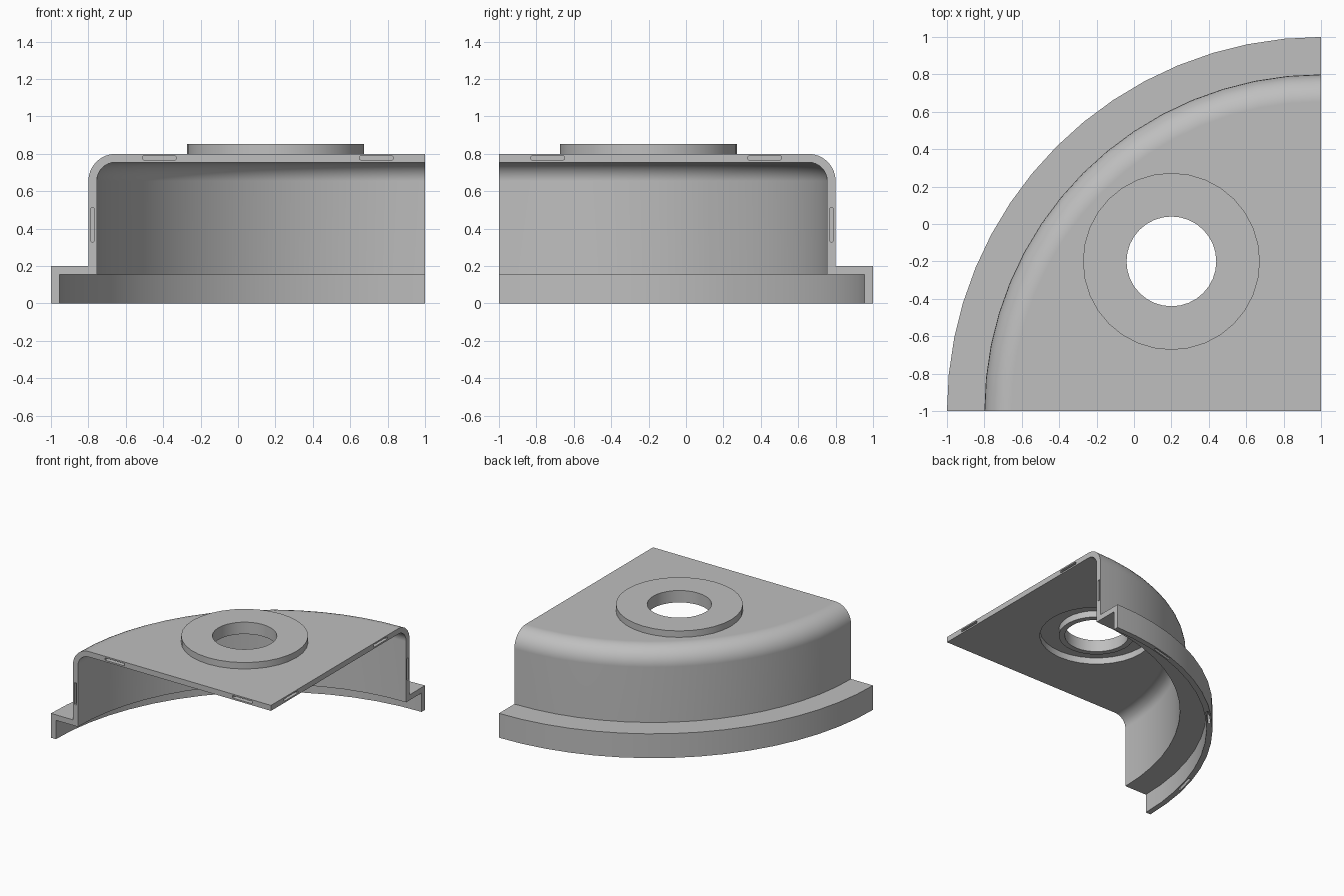
import bpy, bmesh
from math import pi, cos, sin, radians

cube = bpy.data.objects.get("Cube")
if cube:
    bpy.data.objects.remove(cube)

AXIS = (1, -1)        # revolve axis of the quarter housing
BOSS = (0.2, -0.2)    # centre of the raised ring
WALL = 0.045

grey = bpy.data.materials.new("housing_grey")
grey.use_nodes = True
colour = (0.52, 0.52, 0.52, 1)
grey.diffuse_color = colour
grey.node_tree.nodes["Principled BSDF"].inputs["Base Color"].default_value = colour


def revolve(name, profile, centre, start, sweep, steps):
    """Turn a closed (radius, height) profile; partial turns get end caps."""
    bm = bmesh.new()
    full = abs(sweep) > 2 * pi - 0.001
    rings = []
    for i in range(steps if full else steps + 1):
        a = start + sweep * i / steps
        rings.append([bm.verts.new((centre[0] + r * cos(a), centre[1] + r * sin(a), z))
                      for r, z in profile])
    n = len(profile)
    for i in range(steps):
        a, b = rings[i], rings[(i + 1) % len(rings)]
        for j in range(n):
            k = (j + 1) % n
            if profile[j][0] + profile[k][0] > 0:   # skip the line on the axis
                bm.faces.new((a[j], a[k], b[k], b[j]))
    if not full:
        bm.faces.new(rings[0])
        bm.faces.new(rings[-1])
    bmesh.ops.remove_doubles(bm, verts=bm.verts, dist=0.0001)
    bmesh.ops.recalc_face_normals(bm, faces=bm.faces)
    return add_object(name, bm)


def add_object(name, bm):
    mesh = bpy.data.meshes.new(name)
    bm.to_mesh(mesh)
    bm.free()
    mesh.materials.append(grey)
    obj = bpy.data.objects.new(name, mesh)
    bpy.context.collection.objects.link(obj)
    return obj


def activate(obj):
    bpy.ops.object.select_all(action='DESELECT')
    obj.select_set(True)
    bpy.context.view_layer.objects.active = obj


def cut(target, cutter):
    mod = target.modifiers.new("cut", 'BOOLEAN')
    mod.operation = 'DIFFERENCE'
    mod.solver = 'EXACT'
    mod.object = cutter
    activate(target)
    bpy.ops.object.modifier_apply(modifier=mod.name)
    bpy.data.objects.remove(cutter)


def slot(location, size, turn=0):
    """Box cutter for one pin slot."""
    bm = bmesh.new()
    bmesh.ops.create_cube(bm, size=1)
    bmesh.ops.scale(bm, vec=size, verts=bm.verts)
    depth_axis = max((0, 1, 2), key=lambda i: size[i] * (0.15 < size[i] < 0.17))
    ends = [e for e in bm.edges
            if abs(e.verts[0].co[depth_axis] - e.verts[1].co[depth_axis]) > 0.01]
    bmesh.ops.bevel(bm, geom=ends, offset=0.005, segments=2, profile=0.5, affect='EDGES')
    obj = add_object("slot_cutter", bm)
    obj.location = location
    obj.rotation_euler.z = turn
    bpy.context.view_layer.update()
    return obj


def finish(obj):
    activate(obj)
    bpy.ops.object.shade_smooth_by_angle(angle=radians(30))
    mod = obj.modifiers.new("weighted_normals", 'WEIGHTED_NORMAL')
    mod.keep_sharp = True


# Quarter shell: flange, wall, rounded shoulder and top plate
def shoulder(radius):
    return [(1.655 + radius * cos(pi / 2 * i / 8), 0.655 + radius * sin(pi / 2 * i / 8))
            for i in range(9)]


shell_profile = ([(2 - WALL, 0), (2, 0), (2, 0.2), (1.8, 0.2)] + shoulder(0.145)
                 + [(0, 0.8), (0, 0.8 - WALL)] + shoulder(0.1)[::-1]
                 + [(1.8 - WALL, 0.2 - WALL), (2 - WALL, 0.2 - WALL)])
shell = revolve("housing_shell", shell_profile, AXIS, pi, -pi / 2, 16)

# Opening under the raised ring
groove_r = 0.473 - WALL
opening = revolve("opening_cutter", [(0, 0.6), (groove_r, 0.6), (groove_r, 0.9), (0, 0.9)],
                  BOSS, 0, 2 * pi, 32)
cut(shell, opening)

# Pin slots on both cut faces: two in the plate, one in the wall
LONG, THIN, DEEP = 0.18, 0.02, 0.16
MID = 0.778
for p in (-0.42, 0.74):
    cut(shell, slot((p, -1, MID), (LONG, DEEP, THIN)))
    cut(shell, slot((1, -p, MID), (DEEP, LONG, THIN)))
cut(shell, slot((-MID, -1, 0.42), (THIN, DEEP, LONG)))
cut(shell, slot((1, MID, 0.42), (DEEP, THIN, LONG)))

# Pin slots in the bottom rim of the flange
for deg in (15, 45, 75):
    a = pi - radians(deg)
    spot = (AXIS[0] + 1.975 * cos(a), AXIS[1] + 1.975 * sin(a), 0)
    cut(shell, slot(spot, (THIN, LONG, DEEP), a))

# Merge flat areas left by the cuts
bm = bmesh.new()
bm.from_mesh(shell.data)
bmesh.ops.dissolve_limit(bm, angle_limit=radians(0.5), verts=bm.verts, edges=bm.edges)
bm.to_mesh(shell.data)
bm.free()
finish(shell)

# Raised ring with a centre sleeve, hollow underneath
top, roof, base = 0.853, 0.853 - WALL, 0.8 - WALL
sleeve = 0.24 + WALL
ring = revolve("raised_ring", [(0.24, base), (sleeve, base), (sleeve, roof), (groove_r, roof),
                               (groove_r, 0.8), (0.473, 0.8), (0.473, top), (0.24, top)],
               BOSS, 0, 2 * pi, 32)
finish(ring)
